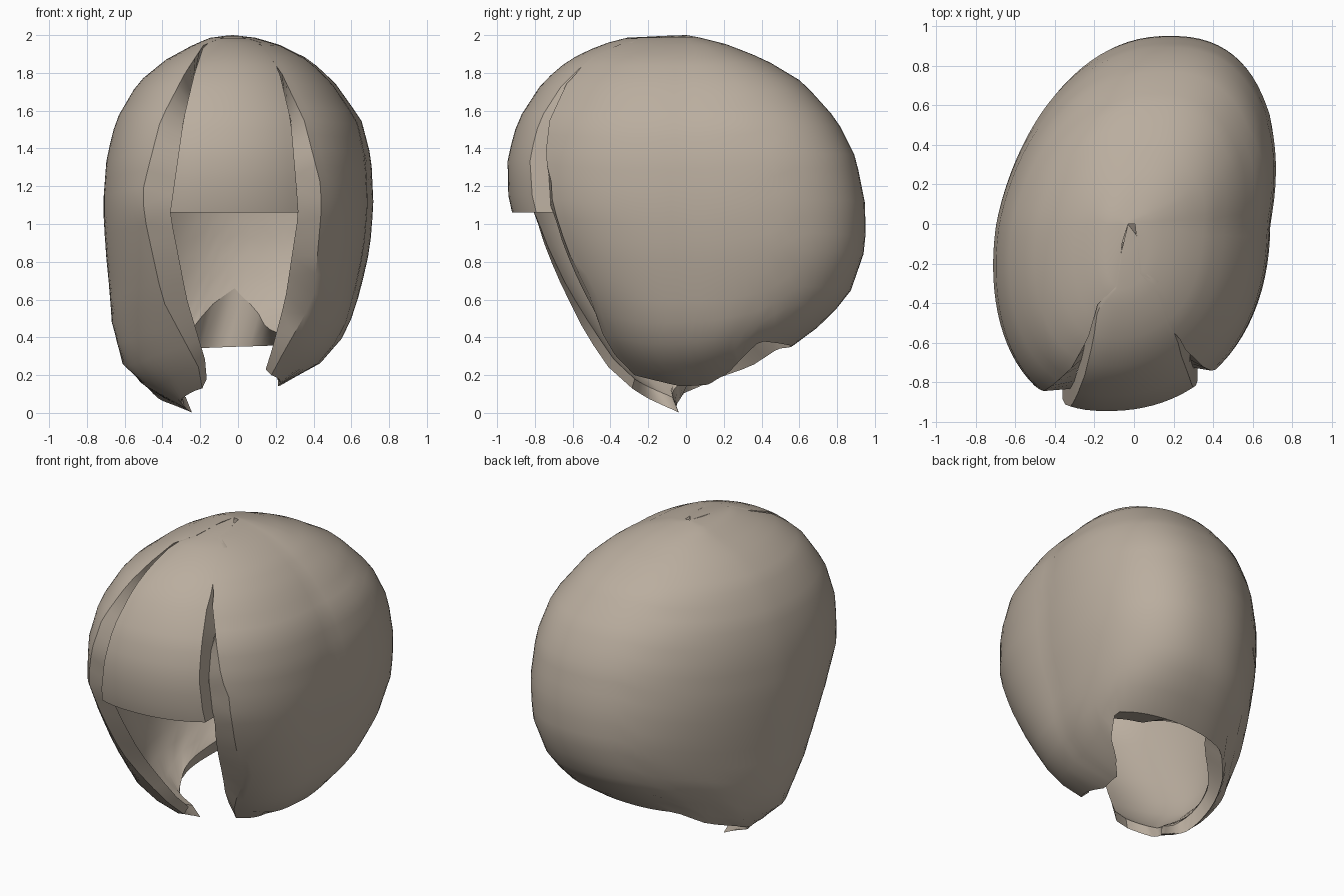
import bpy, bmesh, math

cube = bpy.data.objects.get("Cube")
if cube:
    bpy.data.objects.remove(cube)

mat = bpy.data.materials.new("warm_taupe")
mat.use_nodes = True
colour = (0.49, 0.42, 0.345, 1)
mat.diffuse_color = colour
mat.node_tree.nodes["Principled BSDF"].inputs["Base Color"].default_value = colour

# Horizontal sections of the hair mass: z, x min, x max, y front, y back
SECTIONS = [
    (0, -.24, -.18, -.06, .03), (.07, -.42, .05, -.2, .18), (.14, -.5, .22, -.3, .3),
    (.25, -.62, .43, -.42, .48), (.4, -.66, .56, -.53, .6), (.47, -.68, .59, -.58, .73),
    (.64, -.69, .64, -.7, .87), (.87, -.71, .69, -.83, .95), (1.1, -.72, .71, -.94, .95),
    (1.35, -.7, .7, -.945, .9), (1.55, -.65, .65, -.89, .8), (1.75, -.53, .51, -.76, .62),
    (1.87, -.38, .38, -.62, .42), (1.95, -.23, .22, -.45, .22),
    (1.99, -.13, .08, -.3, .06), (2, -.03, -.03, 0, 0)]

# Front opening: z, then curtain edge and fringe edge x on the right and on the left
EDGE = [
    (0, -.15, -.14, .14, .13), (.15, -.16, -.13, .15, .12), (.3, -.24, -.18, .23, .17),
    (.6, -.4, -.27, .4, .25), (1.06, -.5, -.36, .44, .32), (1.2, -.5, -.34, .44, .31),
    (1.55, -.41, -.29, .35, .28), (1.8, -.28, -.23, .23, .22),
    (1.95, -.18, -.18, .12, .15), (2, -.05, -.05, 0, 0)]

# Lower rim: position around the head from right edge to left edge, height
RIM = [(0, .13), (.12, .03), (.2, 0), (.3, .07), (.36, .17), (.41, .24), (.45, .34),
       (.6, .36), (.69, .38), (.74, .21), (.8, .15), (.9, .14), (1, .2)]
INNER_RIM = [(0, .18), (.2, .08), (.3, .15), (.39, .3), (.44, .42), (.47, .57), (.5, .66),
             (.53, .57), (.56, .45), (.6, .41), (.69, .42), (.76, .26), (.85, .19), (1, .23)]


def sample(table, key):
    """Linear look-up in a table whose first column is the key."""
    key = min(max(key, table[0][0]), table[-1][0])
    for a, b in zip(table, table[1:]):
        if key <= b[0]:
            f = (key - a[0]) / (b[0] - a[0])
            return [p + (q - p) * f for p, q in zip(a[1:], b[1:])]


def point(z, t, inner):
    """Point at height z and angle t on the outer or inner surface."""
    sx, front, back, k = (.88, .92, .65, .95 if z < 1 else .9) if inner else (1, 1, 1, 1)
    x0, x1, yf, yb = sample(SECTIONS, 1 + (z - 1) / k)
    c, s = math.cos(t), math.sin(t)
    y = yb * back * s if s > 0 else -yf * front * s
    x = (x0 + x1) / 2 + .97 * (x1 - x0) / 2 * math.copysign(abs(c) ** .87, c)
    lean = .2 if y > 0 else .15 * (1 - max(c, 0))
    return x * sx + y * lean, y, z


def angle_at(x, z, lo, hi, inner):
    """Angle on the front half at which the surface reaches x."""
    for _ in range(30):
        mid = (lo + hi) / 2
        if point(z, mid, inner)[0] < x:
            lo = mid
        else:
            hi = mid
    return lo


def shell(name, columns, levels, bottom, span):
    """Outer and inner sheets, joined along the rim and the front edges."""
    bm = bmesh.new()
    sheets = []
    for inner in (False, True):
        top = 1.9 if inner else 2
        sheet = []
        for j in range(columns + 1):
            u = j / columns
            z0 = bottom(u, inner)
            column = []
            for i in range(levels + 1):
                z = z0 + (top - z0) * math.sin(i / levels * math.pi / 2)
                t0, t1 = span(z, inner)
                column.append(bm.verts.new(point(z, t0 + (t1 - t0) * u, inner)))
            sheet.append(column)
        for a, b in zip(sheet, sheet[1:]):
            for i in range(levels):
                bm.faces.new((a[i], b[i], b[i + 1], a[i + 1]))
            # Keep the lower rim crisp
            bm.edges.get((a[0], b[0])).smooth = False
        sheets.append(sheet)
    out, inn = sheets
    for j in range(columns):
        bm.faces.new((out[j][0], out[j + 1][0], inn[j + 1][0], inn[j][0]))
    for j in (0, -1):
        for i in range(levels):
            bm.faces.new((out[j][i], out[j][i + 1], inn[j][i + 1], inn[j][i]))
    bmesh.ops.remove_doubles(bm, verts=bm.verts, dist=.0005)
    bmesh.ops.recalc_face_normals(bm, faces=bm.faces)
    mesh = bpy.data.meshes.new(name)
    bm.to_mesh(mesh)
    bm.free()
    mesh.materials.append(mat)
    ob = bpy.data.objects.new(name, mesh)
    bpy.context.collection.objects.link(ob)
    bpy.ops.object.select_all(action="DESELECT")
    ob.select_set(True)
    bpy.context.view_layer.objects.active = ob
    bpy.ops.object.shade_smooth_by_angle(angle=math.radians(35))


def edges(z, inner, fringe_edge):
    row = sample(EDGE, z)
    k = 1 if fringe_edge else 0
    right = angle_at(row[k], z, math.pi, 1.5 * math.pi, inner)
    left = angle_at(row[k + 2], z, -.5 * math.pi, 0, inner)
    return right, left


def fringe_span(z, inner):
    right, left = edges(z, inner, True)
    return right, left + math.tau


# Main hair: side curtains, back and folded nape
shell("hair_shell", 72, 26,
      lambda u, inner: sample(INNER_RIM if inner else RIM, u)[0],
      lambda z, inner: edges(z, inner, inner))

# Fringe panel standing proud between the curtains
shell("fringe", 14, 16, lambda u, inner: 1.06, fringe_span)
